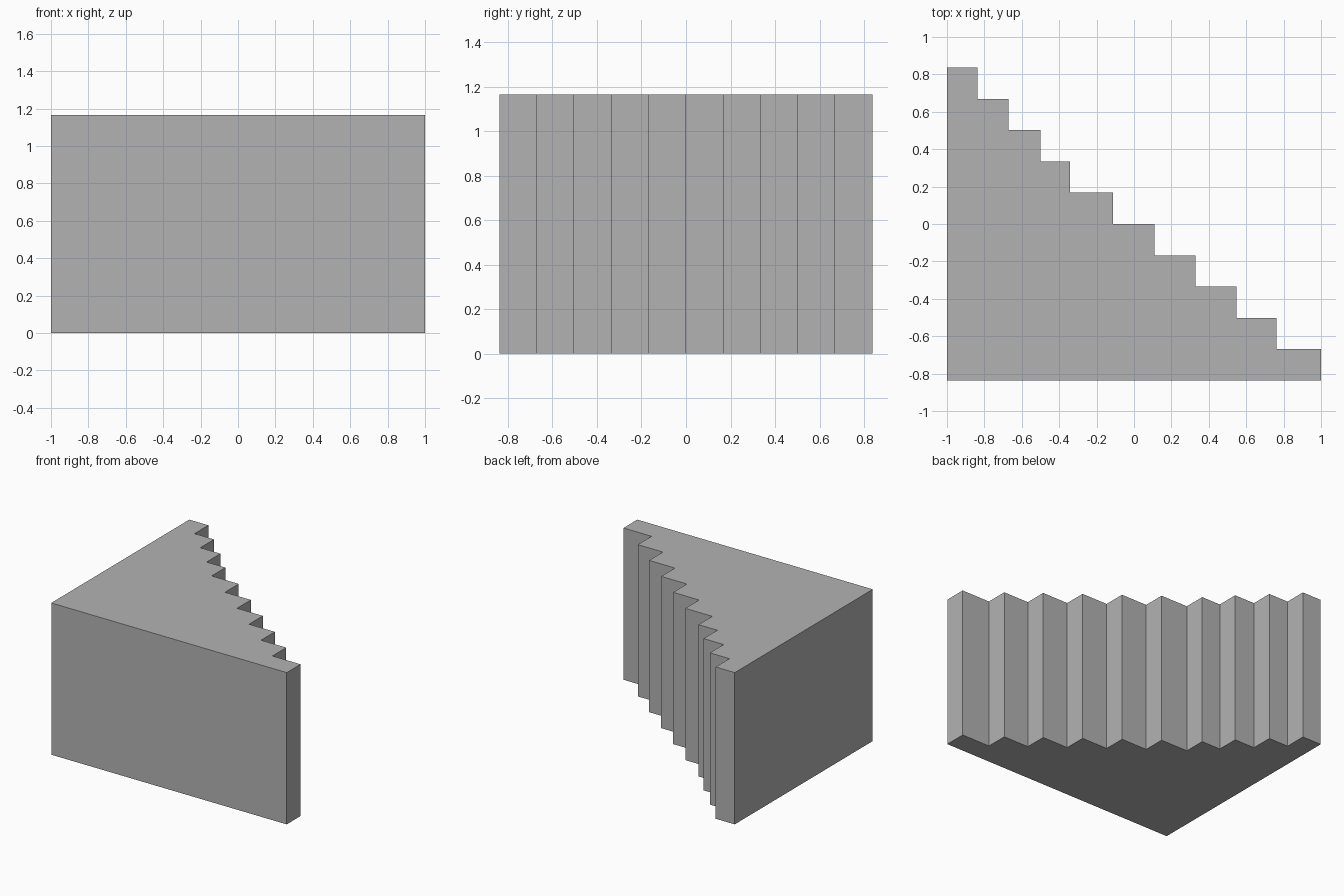
import bpy
import bmesh

cube = bpy.data.objects.get("Cube")
if cube:
    bpy.data.objects.remove(cube, do_unlink=True)

HEIGHT = 1.165
HALF_DEPTH = 0.837
# Right-hand end of each step, from the back to the front
STEP_ENDS = [-0.838, -0.672, -0.501, -0.341, -0.111, 0.109, 0.328, 0.547, 0.761, 1.0]

# Plain grey
grey = bpy.data.materials.new("plain grey")
grey.use_nodes = True
colour = (0.45, 0.45, 0.45, 1.0)
grey.diffuse_color = colour
grey.node_tree.nodes["Principled BSDF"].inputs["Base Color"].default_value = colour

# Stepped outline: straight front and side, staircase along the diagonal
rise = 2 * HALF_DEPTH / len(STEP_ENDS)
outline = [(-1.0, -HALF_DEPTH), (1.0, -HALF_DEPTH)]
for i in reversed(range(len(STEP_ENDS))):
    y = HALF_DEPTH - i * rise
    outline.append((STEP_ENDS[i], y))
    outline.append((STEP_ENDS[i - 1] if i else -1.0, y))

# Extrude the outline into a solid block
bm = bmesh.new()
base = bm.faces.new([bm.verts.new((x, y, 0)) for x, y in outline])
result = bmesh.ops.extrude_face_region(bm, geom=[base], use_keep_orig=True)
top = [v for v in result["geom"] if isinstance(v, bmesh.types.BMVert)]
bmesh.ops.translate(bm, verts=top, vec=(0, 0, HEIGHT))
bmesh.ops.recalc_face_normals(bm, faces=bm.faces)
mesh = bpy.data.meshes.new("stepped_block")
bm.to_mesh(mesh)
bm.free()
mesh.materials.append(grey)

block = bpy.data.objects.new("stepped_block", mesh)
bpy.context.collection.objects.link(block)
